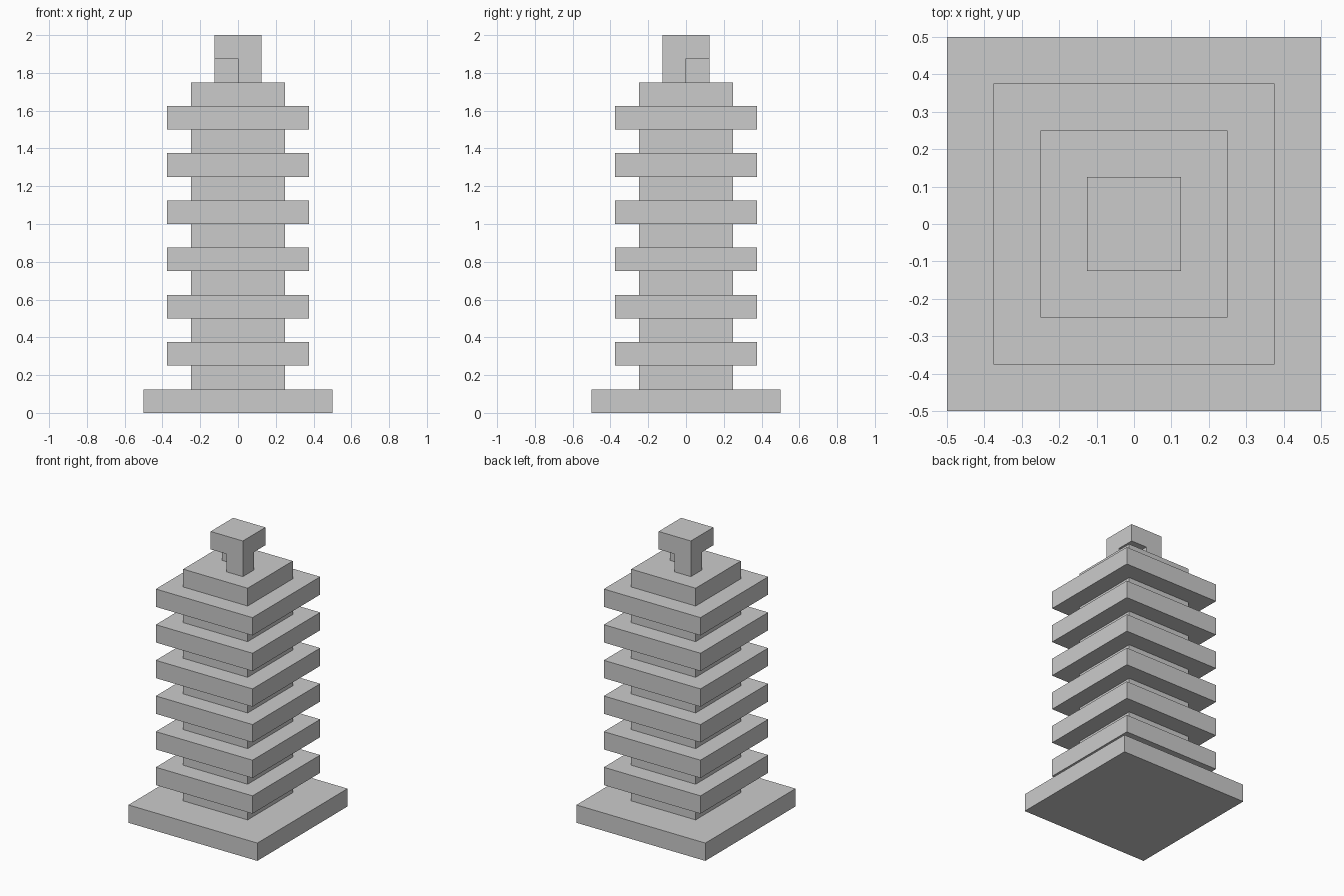
import bpy, bmesh

if "Cube" in bpy.data.objects:
    bpy.data.objects.remove(bpy.data.objects["Cube"])

U = 0.125  # height of one layer


def finish(name, bm):
    bmesh.ops.recalc_face_normals(bm, faces=bm.faces)
    mesh = bpy.data.meshes.new(name)
    bm.to_mesh(mesh)
    bm.free()
    obj = bpy.data.objects.new(name, mesh)
    bpy.context.collection.objects.link(obj)
    return obj


def square_stack(name, half_widths):
    """Closed stepped solid: one square layer of height U per half width."""
    bm = bmesh.new()
    rings = []
    for i, h in enumerate(half_widths):
        for z in (i * U, (i + 1) * U):
            rings.append([bm.verts.new((x * h, y * h, z))
                          for x, y in ((-1, -1), (1, -1), (1, 1), (-1, 1))])
    for a, b in zip(rings, rings[1:]):
        for k in range(4):
            n = (k + 1) % 4
            bm.faces.new((a[k], a[n], b[n], b[k]))
    bm.faces.new(rings[0][::-1])
    bm.faces.new(rings[-1])
    return finish(name, bm)


def box(name, lo, hi):
    bm = bmesh.new()
    bmesh.ops.create_cube(bm, size=1)
    for v in bm.verts:
        v.co = [lo[i] + (v.co[i] + 0.5) * (hi[i] - lo[i]) for i in range(3)]
    return finish(name, bm)


# Tower: wide base, then six eaves alternating with the narrow core
square_stack("tower", [0.5] + [0.25, 0.375] * 6 + [0.25])

# Finial: square cap carried on two diagonally opposite posts
top = 14 * U
box("finial_cap", (-U, -U, top + U), (U, U, top + 2 * U))
box("finial_post_front_right", (0, -U, top), (U, 0, top + U))
box("finial_post_back_left", (-U, 0, top), (0, U, top + U))
